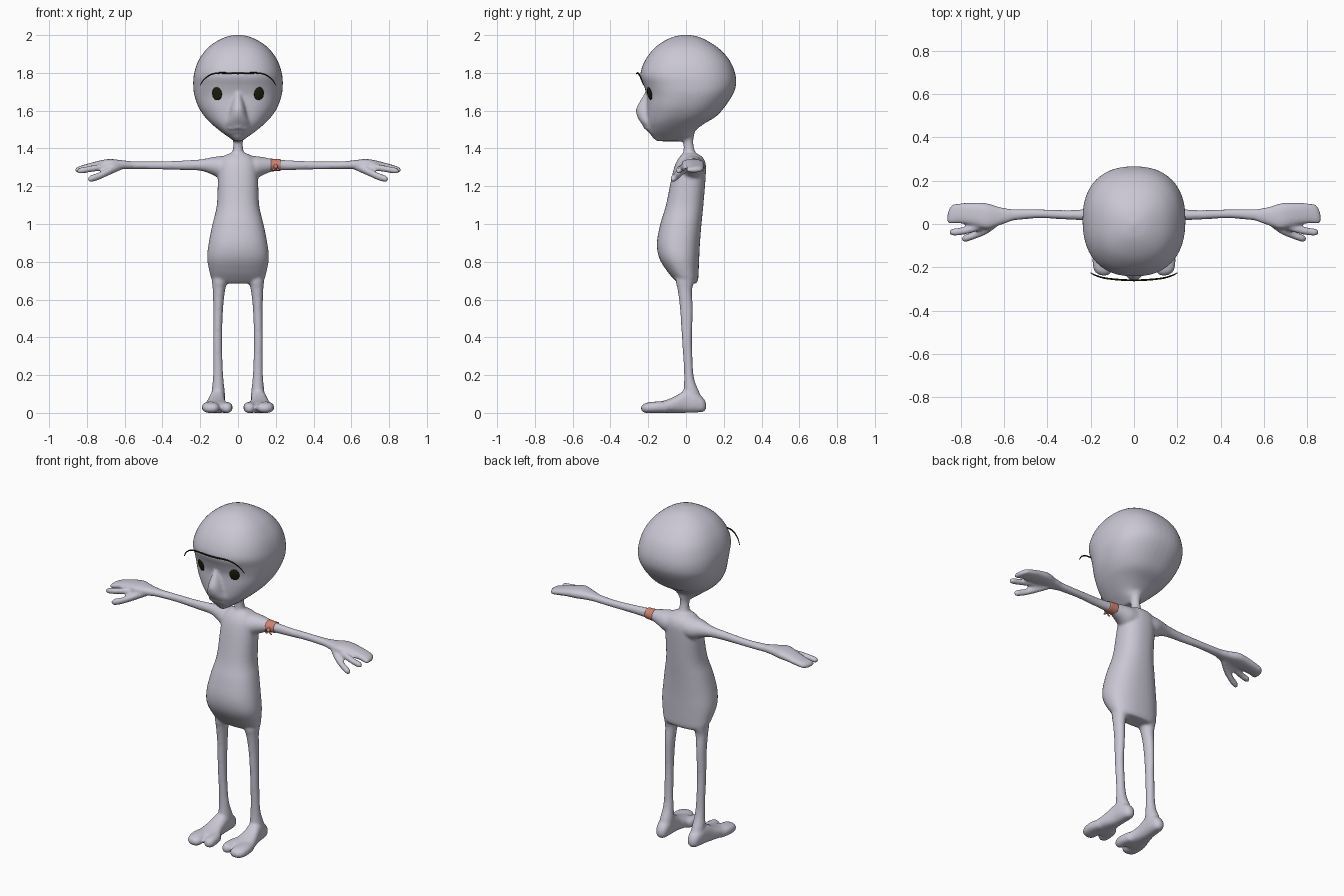
import bpy, bmesh, math
from mathutils import Vector


def material(name, rgb):
    m = bpy.data.materials.new(name)
    m.diffuse_color = (*rgb, 1)
    return m


SKIN = material("pale lilac skin", (0.59, 0.57, 0.66))
DARK = material("dark olive black", (0.012, 0.012, 0.004))
RED = material("salmon cloth", (0.62, 0.22, 0.17))


def make_object(name, bm, mat):
    bmesh.ops.recalc_face_normals(bm, faces=bm.faces)
    for f in bm.faces:
        f.smooth = True
    me = bpy.data.meshes.new(name)
    bm.to_mesh(me)
    bm.free()
    me.materials.append(mat)
    ob = bpy.data.objects.new(name, me)
    bpy.context.collection.objects.link(ob)
    return ob


def spline(rows, steps=4):
    """Catmull-Rom interpolation through rows of numbers."""
    out = []
    for i in range(len(rows) - 1):
        a, b, c, d = rows[max(i - 1, 0)], rows[i], rows[i + 1], rows[min(i + 2, len(rows) - 1)]
        for s in range(steps):
            t = s / steps
            out.append([0.5 * (2 * q + (r - p) * t + (2 * p - 5 * q + 4 * r - w) * t * t
                               + (3 * q - p - 3 * r + w) * t ** 3)
                        for p, q, r, w in zip(a, b, c, d)])
    return out + [rows[-1]]


def loft(bm, axis, rows, power=2.0, mirror=False, n=32):
    """Closed tube through rows (position, centre u, centre v, radius u, radius v)."""
    for side in ((1, -1) if mirror else (1,)):
        rings = []
        for t, u, v, ru, rv in spline(rows):
            ru, rv = max(ru, 0.002), max(rv, 0.002)
            ring = []
            for k in range(n):
                a = 2 * math.pi * k / n
                c, s = math.cos(a), math.sin(a)
                p = u + ru * math.copysign(abs(c) ** (2 / power), c)
                q = v + rv * math.copysign(abs(s) ** (2 / power), s)
                x, y, z = {"x": (t, p, q), "y": (p, t, q), "z": (p, q, t)}[axis]
                ring.append(bm.verts.new((x * side, y, z)))
            rings.append(ring)
        for r0, r1 in zip(rings, rings[1:]):
            for k in range(n):
                bm.faces.new((r0[k], r0[(k + 1) % n], r1[(k + 1) % n], r1[k]))
        bm.faces.new(rings[0])
        bm.faces.new(rings[-1])


def profile(rows):
    """(z, half width, front y, back y) to loft rows."""
    return [(z, 0, (f + b) / 2, w, (b - f) / 2) for z, w, f, b in rows]


bm = bmesh.new()
# head
loft(bm, "z", profile([
    (2.002, .01, -.01, .01), (1.99, .065, -.07, .07), (1.96, .125, -.13, .13),
    (1.92, .172, -.178, .185), (1.86, .212, -.22, .235), (1.79, .234, -.242, .262),
    (1.73, .237, -.222, .264), (1.68, .231, -.208, .245), (1.62, .21, -.208, .205),
    (1.57, .178, -.208, .16), (1.53, .14, -.205, .095), (1.49, .092, -.195, .045),
    (1.46, .05, -.178, .038), (1.438, .02, -.155, .03)]), 2.35, n=48)
# nose and muzzle, lips
loft(bm, "z", [(1.70, 0, -.19, .012, .025), (1.65, 0, -.2, .028, .044), (1.61, 0, -.2, .04, .064),
               (1.57, 0, -.195, .05, .064), (1.53, 0, -.18, .065, .055), (1.48, 0, -.16, .055, .035)])
loft(bm, "x", [(-.055, -.2, 1.503, .004, .004), (0, -.213, 1.512, .014, .01), (.055, -.2, 1.503, .004, .004)])
# neck
loft(bm, "z", [(1.33, 0, .02, .05, .045), (1.375, 0, .018, .032, .034), (1.41, 0, .014, .026, .027),
               (1.45, 0, .01, .028, .03), (1.5, 0, .01, .05, .04)])
# torso
loft(bm, "z", profile([
    (1.378, .035, -.01, .045), (1.358, .075, -.032, .083), (1.32, .10, -.055, .104),
    (1.25, .106, -.075, .104), (1.1, .112, -.106, .092), (1.0, .135, -.136, .082),
    (.9, .155, -.154, .074), (.82, .163, -.142, .07), (.75, .152, -.10, .067),
    (.705, .138, -.062, .064), (.685, .115, -.04, .055)]), 2.3, n=40)
# arms
loft(bm, "x", [(0, .03, 1.30, .07, .065), (.09, .034, 1.30, .064, .06), (.14, .038, 1.308, .048, .045),
               (.2, .042, 1.312, .03, .03), (.3, .042, 1.311, .022, .025), (.45, .047, 1.31, .021, .021),
               (.6, .04, 1.312, .03, .021)], mirror=True)
# hand with broad outer fingers
loft(bm, "x", [(.56, .042, 1.312, .026, .02), (.62, .036, 1.314, .042, .024), (.68, .036, 1.316, .06, .028),
               (.74, .045, 1.31, .052, .024), (.81, .049, 1.296, .046, .019), (.845, .042, 1.288, .042, .016),
               (.862, .025, 1.285, .02, .008)], 2.5, mirror=True)
# forefinger and thumb
loft(bm, "x", [(.66, .01, 1.305, .02, .02), (.74, -.02, 1.298, .019, .018), (.80, -.034, 1.288, .018, .017),
               (.84, -.038, 1.282, .016, .015), (.852, -.038, 1.281, .006, .006)], mirror=True)
loft(bm, "x", [(.62, .02, 1.305, .022, .02), (.68, -.025, 1.28, .022, .021), (.74, -.053, 1.252, .018, .02),
               (.78, -.066, 1.24, .017, .018), (.795, -.069, 1.237, .006, .007)], mirror=True)
# legs
loft(bm, "z", [(.76, .09, 0, .05, .05), (.7, .096, -.005, .042, .05), (.65, .101, -.006, .033, .038),
               (.55, .105, .002, .026, .034), (.4, .108, .005, .024, .027), (.25, .106, .012, .025, .024),
               (.17, .105, .018, .029, .028), (.1, .105, .03, .036, .045), (.05, .105, .035, .036, .05)],
     mirror=True)
# feet
loft(bm, "y", [(.108, .105, .035, .008, .012), (.092, .105, .042, .03, .036), (.05, .107, .055, .039, .053),
               (.0, .11, .06, .042, .06), (-.05, .115, .046, .05, .046), (-.1, .114, .035, .064, .035),
               (-.15, .112, .028, .074, .028), (-.175, .112, .025, .06, .018)], 2.4, mirror=True)
# toes
loft(bm, "y", [(-.1, .14, .03, .04, .03), (-.16, .146, .03, .046, .03), (-.215, .142, .026, .042, .026),
               (-.238, .138, .024, .018, .011)], 2.3, mirror=True)
loft(bm, "y", [(-.1, .075, .03, .035, .03), (-.15, .062, .029, .033, .029), (-.195, .06, .026, .028, .026),
               (-.214, .06, .024, .012, .011)], 2.3, mirror=True)
body = make_object("body", bm, SKIN)

# fuse the parts into one soft skin
fuse = body.modifiers.new("fuse", "REMESH")
fuse.mode = "VOXEL"
fuse.voxel_size = 0.008
fuse.use_smooth_shade = True
soften = body.modifiers.new("soften", "SMOOTH")
soften.factor = 0.5
soften.iterations = 5

# eyes: thin discs resting on the face
bpy.context.view_layer.update()
skin = body.evaluated_get(bpy.context.evaluated_depsgraph_get())
for side, name in ((-1, "right_eye"), (1, "left_eye")):
    hit, loc, normal, _ = skin.ray_cast(Vector((side * .111, -1, 1.69)), Vector((0, 1, 0)))
    if not hit:
        loc, normal = Vector((side * .111, -.205, 1.69)), Vector((0, -1, 0))
    bm = bmesh.new()
    bmesh.ops.create_uvsphere(bm, u_segments=24, v_segments=12, radius=1)
    bmesh.ops.scale(bm, vec=(.028, .007, .036), verts=bm.verts)
    eye = make_object(name, bm, DARK)
    eye.rotation_euler = normal.to_track_quat("-Y", "Z").to_euler()
    eye.location = loc + normal * .001

# brow: one thin arched line across the forehead
curve = bpy.data.curves.new("brow", "CURVE")
curve.dimensions = "3D"
curve.bevel_depth = 0.004
curve.bevel_resolution = 2
path = spline([(-.2, -.225, 1.735), (-.175, -.238, 1.77), (-.12, -.252, 1.798), (0, -.26, 1.797),
               (.12, -.252, 1.798), (.175, -.238, 1.77), (.2, -.225, 1.735)])
line = curve.splines.new("POLY")
line.points.add(len(path) - 1)
for i, (pt, co) in enumerate(zip(line.points, path)):
    pt.co = (*co, 1)
    pt.radius = 0.5 + 0.6 * math.sin(math.pi * i / (len(path) - 1))
curve.materials.append(DARK)
bpy.context.collection.objects.link(bpy.data.objects.new("brow", curve))

# cloth armband with a knot and two short tails
bm = bmesh.new()
loft(bm, "x", [(.176, .041, 1.312, .037, .034), (.2, .042, 1.312, .034, .032), (.225, .042, 1.313, .033, .031)])
loft(bm, "z", [(1.29, .2, .008, .006, .005), (1.303, .2, .004, .011, .01), (1.316, .2, .008, .006, .005)])
for tip in (.183, .216):
    loft(bm, "z", [(1.282, tip, .006, .008, .003), (1.302, .2, .006, .005, .004)])
make_object("armband", bm, RED)
